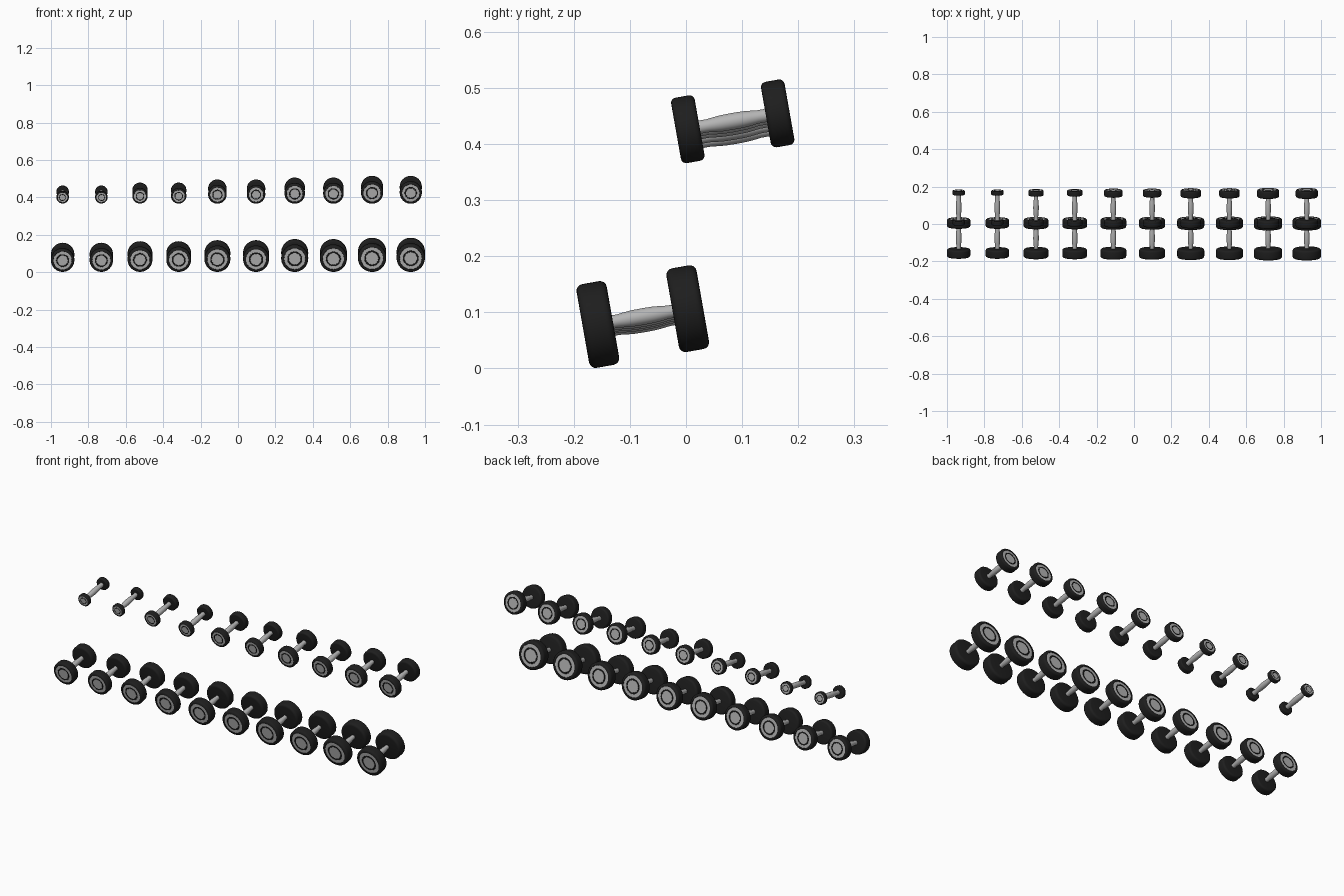
import bpy, bmesh, math
from mathutils import Matrix, Vector

if "Cube" in bpy.data.objects:
    bpy.data.objects.remove(bpy.data.objects["Cube"])

TILT = math.radians(10)
SEG = 48


def material(name, v):
    m = bpy.data.materials.new(name)
    m.diffuse_color = (v, v, v, 1)
    m.use_nodes = True
    m.node_tree.nodes["Principled BSDF"].inputs["Base Color"].default_value = m.diffuse_color
    return m


black = material("black rubber", 0.013)
steel = material("brushed steel", 0.46)


def lathe(name, profile, mats, steel_bands=()):
    """Revolve (radius, y) points round the Y axis; band i joins points i, i+1."""
    bm = bmesh.new()
    rings = []
    for r, y in profile:
        if r == 0:
            rings.append([bm.verts.new((0, y, 0))] * SEG)
        else:
            rings.append([bm.verts.new((r * math.cos(a), y, r * math.sin(a)))
                          for a in (2 * math.pi * k / SEG for k in range(SEG))])
    for i in range(len(rings) - 1):
        a, b = rings[i], rings[i + 1]
        for k in range(SEG):
            n = (k + 1) % SEG
            loop = list(dict.fromkeys((a[k], a[n], b[n], b[k])))
            f = bm.faces.new(loop)
            f.material_index = 1 if i in steel_bands else 0
    bmesh.ops.recalc_face_normals(bm, faces=bm.faces)
    me = bpy.data.meshes.new(name)
    bm.to_mesh(me)
    bm.free()
    for m in mats:
        me.materials.append(m)
    me.shade_smooth()
    me.set_sharp_from_angle(angle=math.radians(35))
    return me


def head_mesh(R):
    # rounded rubber head; the +Y end carries a steel cap with a black ring
    h, c = 0.36 * R, 0.16 * R
    pts = [(0, -h)]
    arc = [math.radians(a) for a in (0, 22.5, 45, 67.5, 90)]
    pts += [(R - c + c * math.sin(a), -h + c - c * math.cos(a)) for a in arc]
    pts += [(R - c + c * math.cos(a), h - c + c * math.sin(a)) for a in arc]
    d = h - 0.03 * R
    start = len(pts)
    pts += [(0.79 * R, h), (0.78 * R, d), (0.55 * R, d), (0.54 * R, d - 0.02 * R),
            (0.45 * R, d - 0.02 * R), (0.44 * R, d), (0, d)]
    return lathe("dumbbell_head", pts, [black, steel], (start + 1, start + 5))


# swelling grip shared by all dumbbells
grip = [(0.0118, -0.075), (0.0118, -0.045), (0.0132, -0.034), (0.0145, -0.02),
        (0.0149, 0), (0.0145, 0.02), (0.0132, 0.034), (0.0118, 0.045), (0.0118, 0.075)]
handle_mesh = lathe("handle", grip, [steel])


def place(name, mesh, matrix):
    ob = bpy.data.objects.new(name, mesh)
    ob.matrix_world = matrix
    bpy.context.collection.objects.link(ob)


# row: head radii for each pair, centre (y, z) of the largest dumbbell
ROWS = {
    "lower": ((0.0625, 0.0665, 0.0693, 0.0723, 0.0757), -0.077, 0.0925),
    "upper": ((0.0334, 0.0412, 0.0495, 0.0547, 0.0592), 0.0833, 0.4405),
}
tilt = Matrix.Rotation(TILT, 4, 'X')
normal = Vector((0, -math.sin(TILT), math.cos(TILT)))

for row, (radii, y, z) in ROWS.items():
    meshes = [head_mesh(r) for r in radii]
    for i in range(10):
        r = radii[i // 2]
        # smaller heads sit lower on the same tilted plane
        pos = Vector((-0.9375 + i * 0.2068, y, z)) + normal * (r - radii[-1])
        base = Matrix.Translation(pos) @ tilt
        place(f"{row}_handle_{i + 1}", handle_mesh, base)
        back = base @ Matrix.Translation((0, 0.0813, 0))
        front = base @ Matrix.Rotation(math.pi, 4, 'Z') @ Matrix.Translation((0, 0.0813, 0))
        place(f"{row}_back_head_{i + 1}", meshes[i // 2], back)
        place(f"{row}_front_head_{i + 1}", meshes[i // 2], front)
